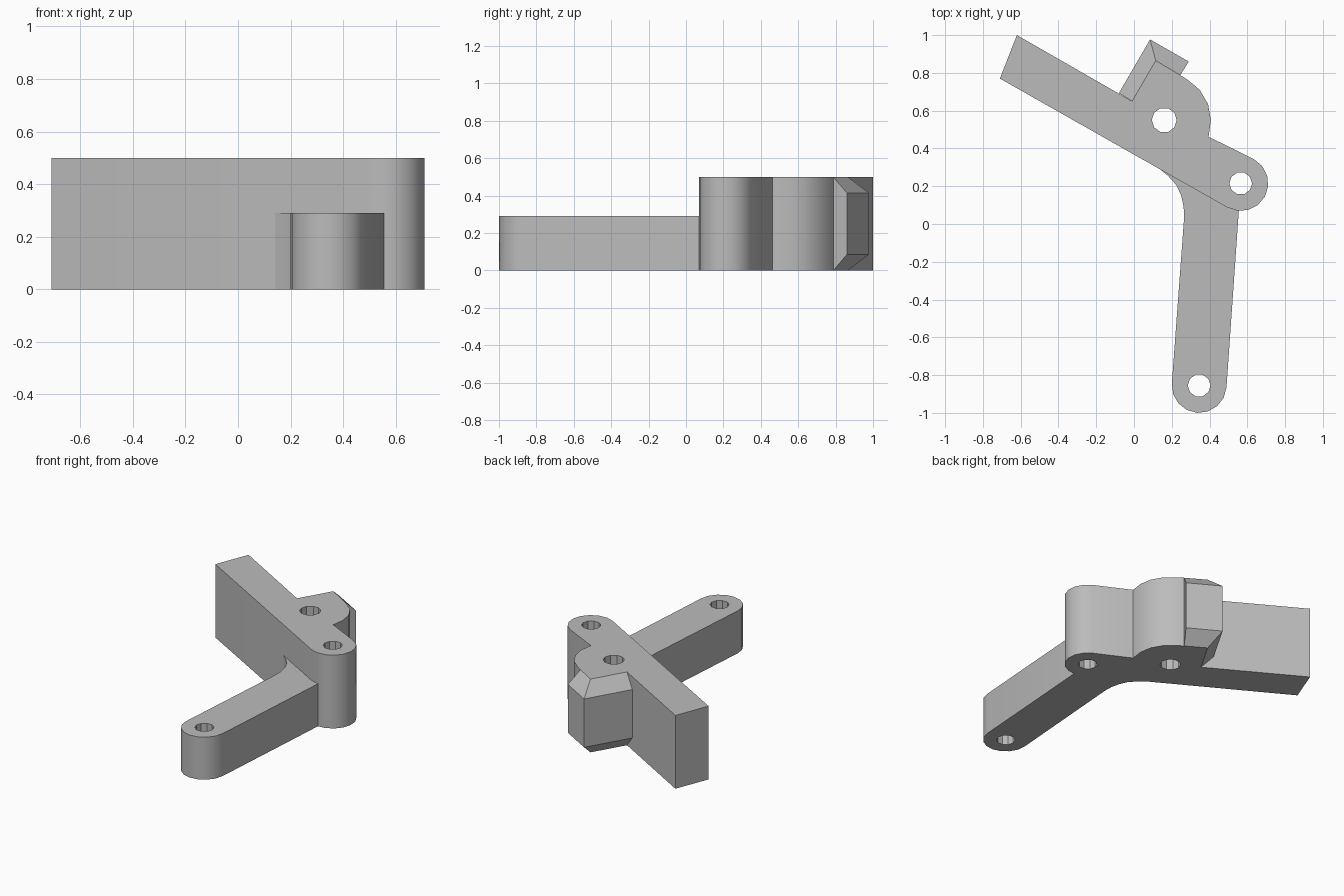
import bpy, bmesh
from math import cos, sin, radians, pi

cube = bpy.data.objects.get("Cube")
if cube:
    bpy.data.objects.remove(cube, do_unlink=True)

grey = bpy.data.materials.new("plain grey")
grey.use_nodes = True
grey.diffuse_color = (0.5, 0.5, 0.5, 1)
grey.node_tree.nodes["Principled BSDF"].inputs["Base Color"].default_value = (0.5, 0.5, 0.5, 1)


def arc(cx, cy, r, start, end, steps):
    """Points along an arc, angles in degrees."""
    angles = [radians(start + (end - start) * i / steps) for i in range(steps + 1)]
    return [(cx + r * cos(a), cy + r * sin(a)) for a in angles]


def hole(cx, cy, r, sides=10):
    return arc(cx, cy, r, 0, 360, sides)[:-1]


def finish(obj):
    """Weld, fix normals, colour and shade."""
    bm = bmesh.new()
    bm.from_mesh(obj.data)
    bmesh.ops.remove_doubles(bm, verts=bm.verts, dist=0.0005)
    bmesh.ops.recalc_face_normals(bm, faces=bm.faces)
    bm.to_mesh(obj.data)
    bm.free()
    obj.data.materials.clear()
    obj.data.materials.append(grey)
    bpy.ops.object.select_all(action='DESELECT')
    obj.select_set(True)
    bpy.context.view_layer.objects.active = obj
    bpy.ops.object.shade_smooth_by_angle(angle=radians(32))


def plate(name, height, outlines):
    """Extrude a filled outline with holes upwards from the ground."""
    curve = bpy.data.curves.new(name + " profile", 'CURVE')
    curve.dimensions = '2D'
    curve.fill_mode = 'BOTH'
    curve.extrude = height / 2
    for pts in outlines:
        s = curve.splines.new('POLY')
        s.points.add(len(pts) - 1)
        for p, (x, y) in zip(s.points, pts):
            p.co = (x, y, height / 2, 1)
        s.use_cyclic_u = True
    temp = bpy.data.objects.new(name + " profile", curve)
    bpy.context.collection.objects.link(temp)
    temp.location.z = height / 2
    bpy.context.view_layer.update()
    mesh = bpy.data.meshes.new_from_object(
        temp.evaluated_get(bpy.context.evaluated_depsgraph_get()))
    bpy.data.objects.remove(temp, do_unlink=True)
    # Rest the plate on the ground
    low = min(v.co.z for v in mesh.vertices)
    for v in mesh.vertices:
        v.co.z -= low
    obj = bpy.data.objects.new(name, mesh)
    bpy.context.collection.objects.link(obj)
    finish(obj)
    return obj


# Tall lever: straight bar, central boss and pivot boss
lever = [(-0.62, 1.0), (-0.71, 0.77)]
lever += arc(0.565, 0.215, 0.146, 240, 422, 8)
lever += [(0.395, 0.462)]
lever += arc(0.16, 0.55, 0.247, 0, 60, 3)
lever += [(0.245, 0.788), (0.115, 0.865), (-0.01, 0.65)]
plate("lever", 0.5, [lever, hole(0.16, 0.55, 0.066), hole(0.565, 0.215, 0.06)])

# Low arm with a rounded end and a fillet into the lever
arm = arc(0.345, -0.855, 0.145, 176, 356, 8)
arm += [(0.555, 0.072), (0.493, 0.09), (0.14, 0.288)]
arm += [(0.18, 0.255), (0.225, 0.205), (0.25, 0.15), (0.263, 0.09), (0.265, 0.03)]
plate("arm", 0.29, [arm, hole(0.345, -0.855, 0.06)])

# Bevelled catch wrapped round the corner of the central boss
inner = [(-0.01, 0.65), (0.115, 0.865), (0.245, 0.788)]
outer = [(-0.08, 0.693), (0.085, 0.977), (0.29, 0.86)]
bm = bmesh.new()
rings = []
for (ix, iy), (ox, oy) in zip(inner, outer):
    rings.append([bm.verts.new(co) for co in
                  ((ix, iy, 0), (ox, oy, 0.085), (ox, oy, 0.415), (ix, iy, 0.5))])
for a, b in zip(rings, rings[1:]):
    for i in range(4):
        j = (i + 1) % 4
        bm.faces.new((a[i], a[j], b[j], b[i]))
bm.faces.new(rings[0])
bm.faces.new(rings[-1])
mesh = bpy.data.meshes.new("catch")
bm.to_mesh(mesh)
bm.free()
catch = bpy.data.objects.new("catch", mesh)
bpy.context.collection.objects.link(catch)
finish(catch)
for p in catch.data.polygons:
    p.use_smooth = False
